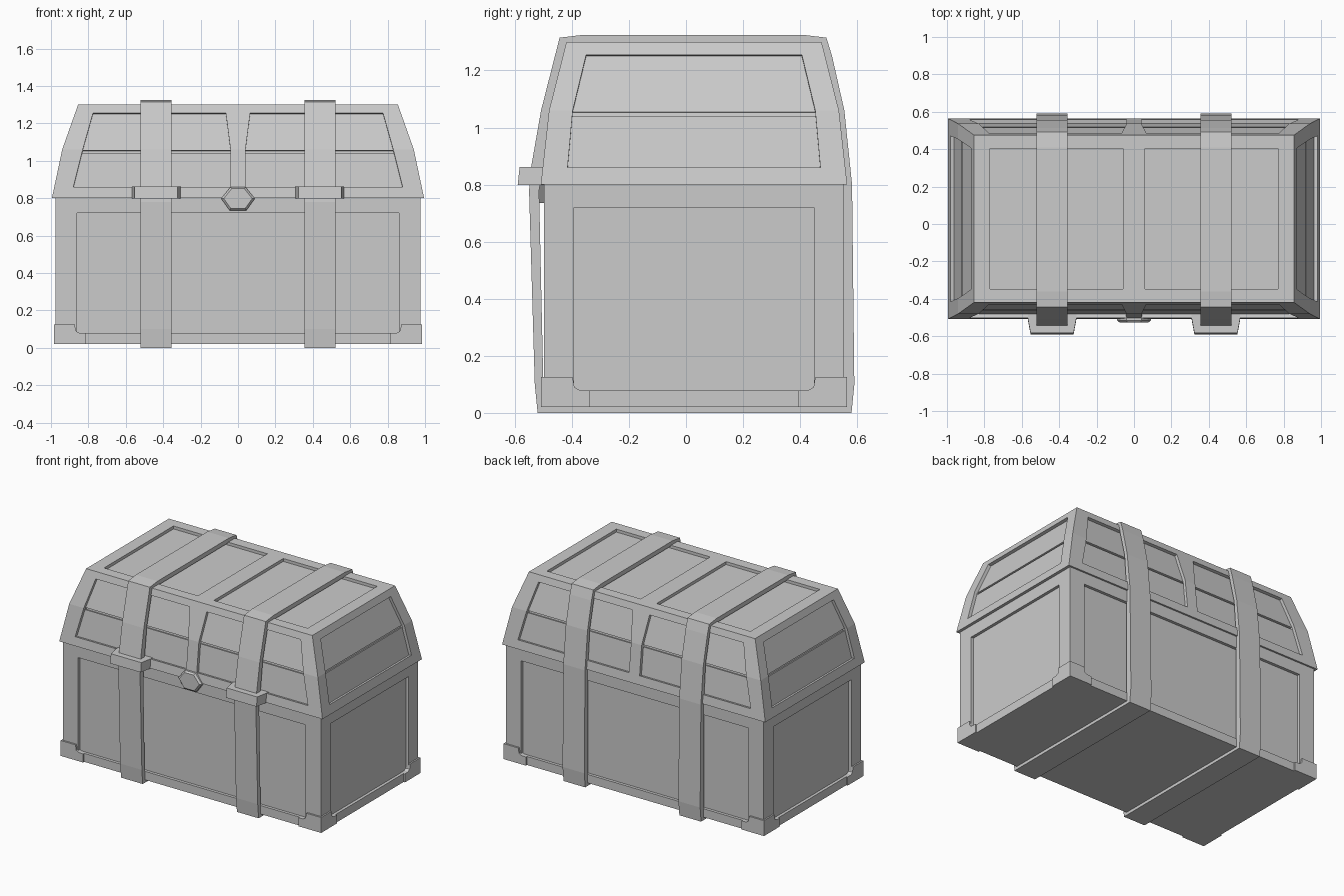
import bpy, bmesh
from mathutils import Vector as V

if "Cube" in bpy.data.objects:
    bpy.data.objects.remove(bpy.data.objects["Cube"])

YC = 0.028  # chest centre line in y


def build(name, faces):
    """Make an object from a list of point loops, welding shared points."""
    bm = bmesh.new()
    for f in faces:
        bm.faces.new([bm.verts.new(p) for p in f])
    bmesh.ops.remove_doubles(bm, verts=bm.verts, dist=0.0004)
    bmesh.ops.recalc_face_normals(bm, faces=bm.faces)
    me = bpy.data.meshes.new(name)
    bm.to_mesh(me)
    bm.free()
    ob = bpy.data.objects.new(name, me)
    bpy.context.collection.objects.link(ob)
    return ob


def band(a, b):
    n = len(a)
    return [[a[i], a[(i + 1) % n], b[(i + 1) % n], b[i]] for i in range(n)]


def loft(a, b):
    return band(a, b) + [a, b]


def panel(outer, inner, depth):
    """Frame around a sunken panel; six-point panels get a plank groove."""
    outer, inner, d = [V(p) for p in outer], [V(p) for p in inner], V(depth)
    fl = [p + d for p in inner]
    faces = band(outer, inner) + band(inner, fl)
    if len(fl) == 4:
        return faces + [fl]
    lo = [fl[2].lerp(fl[1], 0.07), fl[5].lerp(fl[0], 0.07)]
    hi = [fl[2], fl[5]]
    glo, ghi = [p + d * 0.6 for p in lo], [p + d * 0.6 for p in hi]
    rows = [[fl[1], fl[0]], lo, glo, ghi, hi, [fl[3], fl[4]]]
    return faces + [[a[0], a[1], b[1], b[0]] for a, b in zip(rows, rows[1:])]


# Body with a sunken panel on each side
BX, BY, Z0, Z1 = 0.975, 0.525, 0.02, 0.8
faces = []
for s in (-1, 1):
    def rect(w, a, b):
        return [(-w, a), (w, a), (w, b), (-w, b)]
    o, i = rect(BX, Z0, Z1), rect(0.86, 0.078, 0.72)
    faces += panel([(x, YC + s * BY, z) for x, z in o],
                   [(x, YC + s * BY, z) for x, z in i], (0, -s * 0.02, 0))
    o, i = rect(BY, Z0, Z1), rect(0.42, 0.078, 0.72)
    faces += panel([(s * BX, YC + y, z) for y, z in o],
                   [(s * BX, YC + y, z) for y, z in i], (-s * 0.02, 0, 0))
for z in (Z0, Z1):
    faces.append([(x, YC + y, z) for x, y in rect(BX, -BY, BY)])
build("chest_body", faces)

# Lid with framed plank panels
LZ, LX, LY = (0.8, 1.06, 1.3), (0.995, 0.94, 0.855), (0.537, 0.508, 0.447)


def prof(vals, z):
    k = 0 if z <= LZ[1] else 1
    t = (z - LZ[k]) / (LZ[k + 1] - LZ[k])
    return vals[k] + t * (vals[k + 1] - vals[k])


def loop6(left, right, zs):
    return [(left[0], zs[0]), (right[0], zs[0]), (right[1], zs[1]),
            (right[2], zs[2]), (left[2], zs[2]), (left[1], zs[1])]


IZ = (0.86, 1.06, 1.255)
faces = []
long_o = loop6((0, 0, 0), LX, LZ)
long_i = loop6((0.04, 0.04, 0.065), (0.88, 0.83, 0.775), IZ)
end_o = loop6([-y for y in LY], LY, LZ)
iy = (0.443, 0.425, 0.378)
end_i = loop6([-y for y in iy], iy, IZ)
for sx in (-1, 1):
    for sy in (-1, 1):
        faces += panel([(sx * x, YC + sy * prof(LY, z), z) for x, z in long_o],
                       [(sx * x, YC + sy * prof(LY, z), z) for x, z in long_i],
                       (0, -sy * 0.02, -0.004))
    faces += panel([(sx * prof(LX, z), YC + y, z) for y, z in end_o],
                   [(sx * prof(LX, z), YC + y, z) for y, z in end_i],
                   (-sx * 0.02, 0, -0.005))

    def top(x0, x1, w):
        return [(sx * x, YC + y, LZ[2]) for x, y in
                ((x0, -w), (x1, -w), (x1, w), (x0, w))]
    faces += panel(top(0, LX[2], LY[2]), top(0.06, 0.77, 0.375), (0, 0, -0.02))
faces.append([(x * LX[0], YC + y * LY[0], LZ[0]) for x, y in
              ((-1, -1), (0, -1), (1, -1), (1, 1), (0, 1), (-1, 1))])
build("lid", faces)

# Corner brackets: a stepped plate on both sides of each lower corner
shape = [(0, 0.02), (0, 0.125), (0.112, 0.125), (0.118, 0.09), (0.135, 0.08),
         (0.17, 0.078), (0.17, 0.02)]
CX, CY = 0.985, 0.537
for sx in (-1, 1):
    for sy in (-1, 1):
        f = loft([(sx * (CX - u), YC + sy * CY, z) for u, z in shape],
                 [(sx * (CX - u), YC + sy * (CY - 0.03), z) for u, z in shape])
        g = loft([(sx * CX, YC + sy * (CY - u), z) for u, z in shape],
                 [(sx * (CX - 0.03), YC + sy * (CY - u), z) for u, z in shape])
        build("corner_bracket_long", f)
        build("corner_bracket_end", g)

# Straps (closed rings around the chest) and their front catches
outer = [(-0.52, 0), (-0.53, 0.1), (-0.55, 0.78), (-0.543, 0.86), (-0.508, 1.06),
         (-0.443, 1.315), (-0.36, 1.325), (0.41, 1.325), (0.492, 1.315),
         (0.512, 1.25), (0.555, 1.06), (0.582, 0.8), (0.59, 0.1), (0.58, 0)]
inner = [(-0.495, 0.025), (-0.5, 0.1), (-0.515, 0.78), (-0.5, 0.86), (-0.475, 1.06),
         (-0.415, 1.29), (-0.36, 1.295), (0.41, 1.295), (0.465, 1.29),
         (0.485, 1.25), (0.53, 1.06), (0.55, 0.8), (0.55, 0.1), (0.55, 0.025)]
for name, c in (("left", -0.438), ("right", 0.438)):
    r = [[[(c + s * 0.082, y, z) for y, z in ring] for ring in (outer, inner)]
         for s in (-1, 1)]
    build("strap_" + name, band(r[0][0], r[1][0]) + band(r[0][1], r[1][1])
          + band(r[0][0], r[0][1]) + band(r[1][0], r[1][1]))
    lower = [(-0.13, -0.49), (-0.13, -0.51), (-0.115, -0.59),
             (0.115, -0.59), (0.13, -0.51), (0.13, -0.49)]
    build("catch_" + name,
          loft([(c + x, y, 0.798) for x, y in lower],
               [(c + x, y + 0.007, 0.862) for x, y in lower]))

# Six-sided clasp at the front middle
hexa = [(-0.04, 0.86), (0.04, 0.86), (0.09, 0.798), (0.045, 0.735),
        (-0.045, 0.735), (-0.09, 0.798)]
back = [(x, -0.48, z) for x, z in hexa]
mid = [(x, -0.516, z) for x, z in hexa]
front = [(x * 0.85, -0.527, 0.798 + (z - 0.798) * 0.85) for x, z in hexa]
build("clasp", band(back, mid) + band(mid, front) + [back, front])
